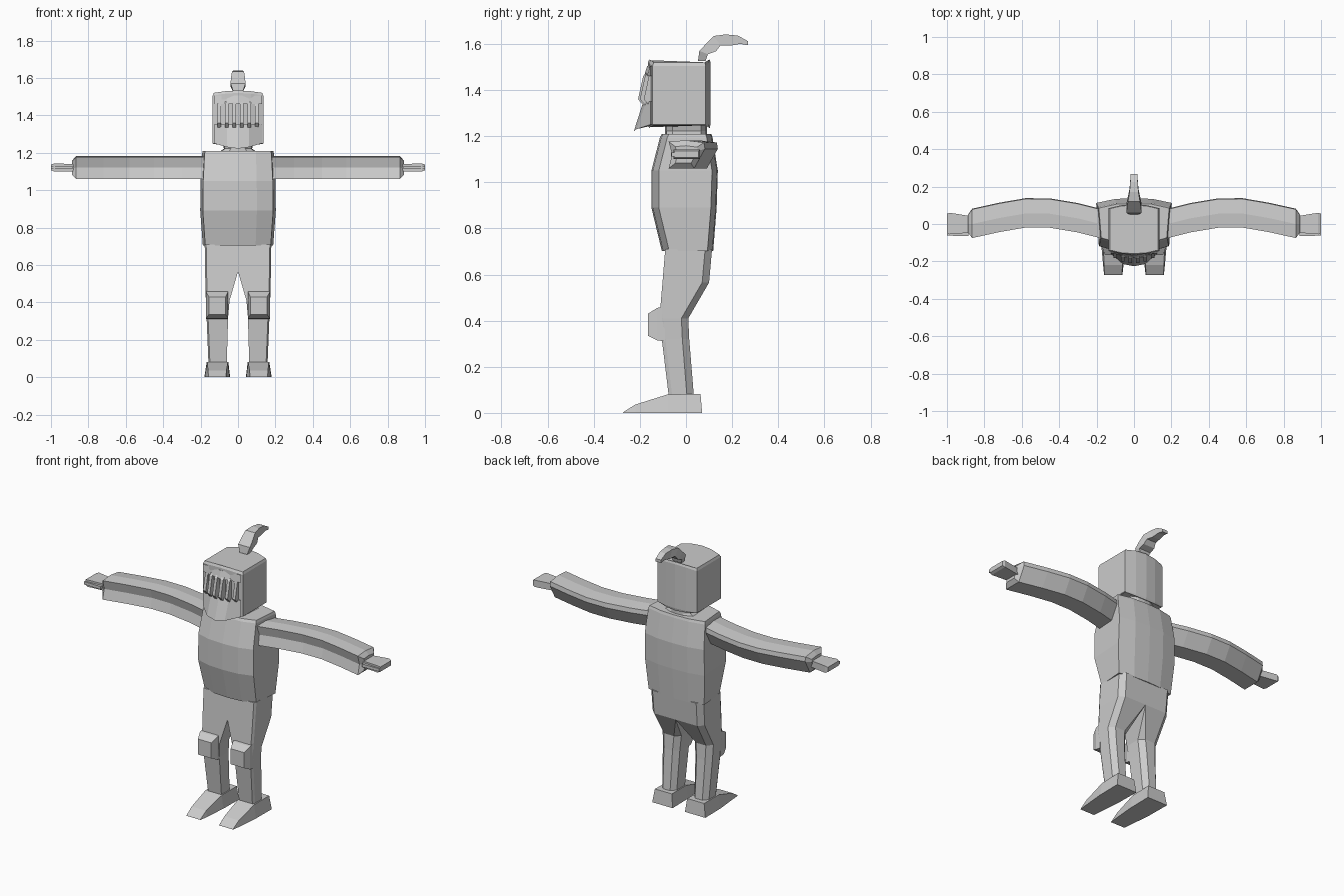
import bpy

STEEL = bpy.data.materials.new("light_grey")
STEEL.diffuse_color = (0.6, 0.6, 0.6, 1)


def loft(name, rings, mirror=False):
    """Skin equal-length closed rings of points and cap both ends."""
    n = len(rings[0])
    verts = [p for r in rings for p in r]
    faces = [tuple(range(n)), tuple(range(len(verts) - n, len(verts)))]
    for i in range(len(rings) - 1):
        a, b = i * n, (i + 1) * n
        faces += [(a + j, a + (j + 1) % n, b + (j + 1) % n, b + j) for j in range(n)]
    me = bpy.data.meshes.new(name)
    me.from_pydata(verts, [], faces)
    ob = bpy.data.objects.new(name, me)
    bpy.context.collection.objects.link(ob)
    me.materials.append(STEEL)
    bpy.context.view_layer.objects.active = ob
    ob.select_set(True)
    bpy.ops.object.mode_set(mode='EDIT')
    bpy.ops.mesh.select_all(action='SELECT')
    bpy.ops.mesh.normals_make_consistent(inside=False)
    bpy.ops.object.mode_set(mode='OBJECT')
    ob.select_set(False)
    if mirror:
        ob.modifiers.new("mirror", 'MIRROR').use_mirror_merge = False
    return ob


def sym(half):
    """Close a right-hand half outline, front centre to back centre."""
    return half + [(-x, *rest) for x, *rest in reversed(half[1:-1])]


def rect(x0, x1, y0, y1, z):
    return [(x0, y0, z), (x1, y0, z), (x1, y1, z), (x0, y1, z)]


# Breastplate: bowed front and back, narrower at waist and shoulders
def torso_ring(w, yf, yb, z):
    return sym([(0, yf, z), (0.5 * w, yf + 0.006, z), (0.93 * w, yf + 0.032, z),
                (w, yb - 0.025, z), (0.5 * w, yb - 0.004, z), (0, yb, z)])


loft("torso", [torso_ring(*r) for r in [
    (0.188, -0.105, 0.118, 0.703), (0.202, -0.15, 0.133, 0.89),
    (0.2, -0.15, 0.138, 1.05), (0.192, -0.113, 0.115, 1.195),
    (0.188, -0.105, 0.11, 1.21)]])

# Neck collar
loft("neck", [torso_ring(w, -0.09, 0.09, z) for w, z in
              [(0.1, 1.205), (0.075, 1.222), (0.085, 1.255)]])


# Helmet shell with a gently domed crown
def helmet_ring(s, z, drop):
    return sym([(0, -0.165 * s, z), (0.07 * s, -0.16 * s, z - drop * 0.3),
                (0.135 * s, -0.145 * s, z - drop), (0.135 * s, 0.085 * s, z - drop),
                (0.07 * s, 0.1 * s, z - drop * 0.3), (0, 0.106 * s, z)])


loft("helmet", [helmet_ring(0.97, 1.235, -0.012), helmet_ring(1, 1.25, 0),
                helmet_ring(1, 1.52, 0.015), helmet_ring(0.96, 1.533, 0.013)])


# Protruding lower face guard
def guard_ring(y, z, lift):
    return sym([(0, y, z), (0.06, y + 0.012, z + lift * 0.3),
                (0.128, -0.155, z + lift), (0.1, -0.13, z + lift), (0, -0.13, z + lift)])


loft("face_guard", [guard_ring(-0.226, 1.222, 0.028), guard_ring(-0.185, 1.35, 0)])

# Brow rim over the visor
loft("visor_brow", [guard_ring(-0.182, 1.46, 0), guard_ring(-0.168, 1.505, 0)])

# Visor bars following the curve of the face
for i in range(6):
    x = -0.1 + 0.04 * i
    back = 2.6 * x * x
    loft("visor_bar", [rect(x - 0.009, x + 0.009, y + back, -0.14, z) for y, z in
                       [(-0.188, 1.335), (-0.209, 1.36), (-0.187, 1.46), (-0.172, 1.475)]])

# Plume: (top y, top z, bottom y, bottom z, half width)
loft("plume", [[(-w, ty, tz), (w, ty, tz), (w, by, bz), (-w, by, bz)]
               for ty, tz, by, bz, w in [
    (0.052, 1.525, 0.085, 1.525, 0.025), (0.058, 1.57, 0.095, 1.555, 0.04),
    (0.085, 1.598, 0.13, 1.568, 0.038), (0.12, 1.634, 0.15, 1.594, 0.032),
    (0.17, 1.641, 0.19, 1.592, 0.024), (0.225, 1.636, 0.235, 1.6, 0.02),
    (0.268, 1.612, 0.268, 1.594, 0.018)]])

# Arms: bent backwards at the elbow, creased along the front
ARM = [(-0.075, 1.176), (0, 1.182), (0.078, 1.172), (0.082, 1.145),
       (0.035, 1.06), (-0.075, 1.06), (-0.06, 1.12)]
loft("arm", [[(x, dy * s + off, 1.12 + (z - 1.12) * s) for dy, z in ARM]
             for x, off, s in [(0.18, 0.0, 1), (0.3, 0.03, 1), (0.45, 0.055, 1),
                               (0.58, 0.056, 1), (0.72, 0.032, 1), (0.865, 0.0, 1),
                               (0.887, 0.0, 0.62)]], True)

# Flat hands and thumbs
loft("hand", [[(x, y0, z0), (x, y1, z0), (x, y1, z1), (x, y0, z1)]
              for x, y0, y1, z0, z1 in [(0.86, -0.045, 0.04, 1.1, 1.14),
                                        (0.985, -0.055, 0.06, 1.1, 1.142),
                                        (1.0, -0.05, 0.055, 1.107, 1.136)]], True)
loft("thumb", [[(x, y0, 1.112), (x, -0.03, 1.112), (x, -0.03, 1.13), (x, y0, 1.13)]
               for x, y0 in [(0.885, -0.065), (1.0, -0.062)]], True)


# Legs: share a hip above the crotch, chamfered at the back
def leg_ring(z, xi, xo, yf, yb):
    c = min(0.03, (xo - xi) * 0.25)
    return [(xi, yf, z), (xo - 0.008, yf, z), (xo, yf + 0.015, z), (xo, yb - 0.03, z),
            (xo - c, yb, z), (xi + (c if xi else 0), yb, z), (xi, yb - 0.03 * (xi > 0), z)]


loft("leg", [leg_ring(*r) for r in [
    (0.71, 0, 0.178, -0.09, 0.113), (0.565, 0, 0.176, -0.102, 0.1),
    (0.41, 0.045, 0.172, -0.115, 0.01), (0.32, 0.053, 0.168, -0.105, 0.014),
    (0.075, 0.06, 0.158, -0.075, 0.034)]], True)

# Knee guards
loft("knee_guard", [[(x0, y, z0), (x1, y, z0), (x1, y, z1), (x0, y, z1)]
                    for x0, x1, y, z0, z1 in [(0.053, 0.17, -0.09, 0.31, 0.462),
                                              (0.053, 0.17, -0.125, 0.315, 0.455),
                                              (0.066, 0.156, -0.165, 0.335, 0.43)]], True)

# Shoes: wedge running down to the toe
loft("shoe", [[(b0, y, 0), (b1, y, 0), (t1, y2, z), (t0, y2, z)]
              for y, y2, z, b0, b1, t0, t1 in [
    (0.07, 0.063, 0.082, 0.042, 0.18, 0.052, 0.167),
    (-0.08, -0.08, 0.08, 0.044, 0.178, 0.054, 0.165),
    (-0.22, -0.22, 0.036, 0.056, 0.165, 0.062, 0.16),
    (-0.273, -0.271, 0.004, 0.062, 0.16, 0.064, 0.158)]], True)
